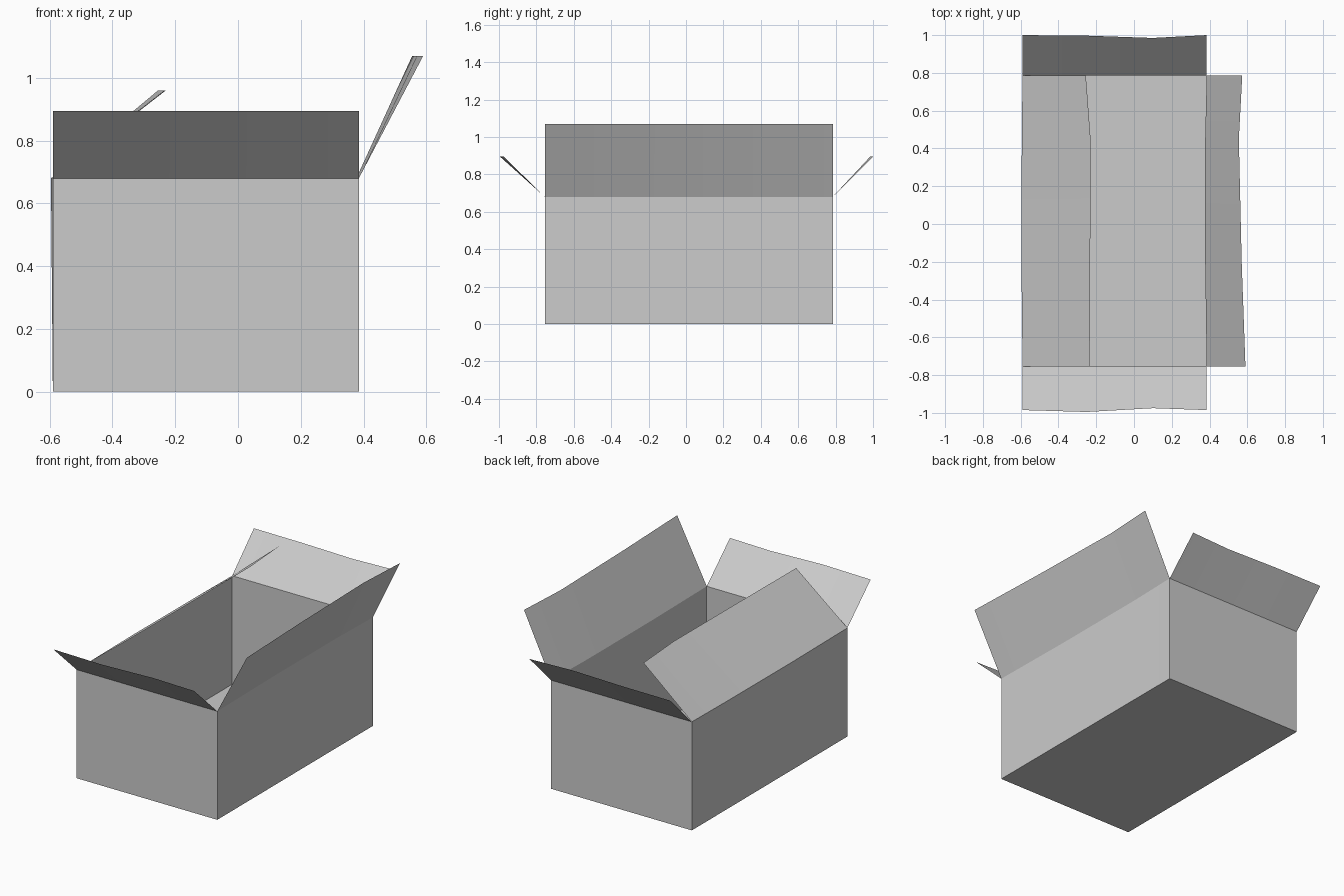
import bpy
import bmesh
from mathutils import Vector

cube = bpy.data.objects.get("Cube")
if cube:
    bpy.data.objects.remove(cube, do_unlink=True)

# Single cardboard colour
card = bpy.data.materials.new("grey_cardboard")
card.use_nodes = True
GREY = (0.6, 0.6, 0.6, 1)
card.diffuse_color = GREY
card.node_tree.nodes["Principled BSDF"].inputs["Base Color"].default_value = GREY

LEFT, RIGHT = 0.385, -0.59
FRONT, BACK = -0.755, 0.785
RIM = 0.68


def sheet(name, rows):
    """Thin card panel stretched between rows of points."""
    bm = bmesh.new()
    grid = [[bm.verts.new(Vector(p)) for p in row] for row in rows]
    for low, high in zip(grid, grid[1:]):
        for i in range(len(low) - 1):
            bm.faces.new((low[i], low[i + 1], high[i + 1], high[i]))
    mesh = bpy.data.meshes.new(name)
    bm.to_mesh(mesh)
    bm.free()
    mesh.materials.append(card)
    obj = bpy.data.objects.new(name, mesh)
    bpy.context.collection.objects.link(obj)
    bpy.ops.object.select_all(action='DESELECT')
    obj.select_set(True)
    bpy.context.view_layer.objects.active = obj
    bpy.ops.object.shade_smooth_by_angle()


# Short ends: flat wall plus an outward flap with a slightly warped edge
xs = (LEFT, 0.1, -0.25, RIGHT)
for side, y, edge in (("front", FRONT, (-0.985, -0.975, -0.995, -0.985)),
                      ("back", BACK, (1.0, 0.985, 0.997, 1.0))):
    order = 1 if side == "back" else -1
    hinge = [(x, y, RIM) for x in xs][::order]
    tip = [(x, e, 0.895) for x, e in zip(xs, edge)][::order]
    sheet(side + "_wall", [[(x, y, 0) for x in xs][::order], hinge])
    sheet(side + "_flap", [hinge, tip])

# Long sides: softly bowed wall, one flap leaning out and one leaning in
ys = (FRONT, -0.2, 0.45, BACK)
for side, x, bow, height, edge in (
        ("left", LEFT, (0, -0.008, -0.008, 0), 1.07, (0.59, 0.57, 0.555, 0.573)),
        ("right", RIGHT, (0, -0.006, -0.004, 0), 0.96, (-0.235, -0.232, -0.23, -0.255))):
    order = 1 if side == "left" else -1
    hinge = [(x + b, y, RIM) for y, b in zip(ys, bow)][::order]
    tip = [(e, y, height) for y, e in zip(ys, edge)][::order]
    sheet(side + "_wall", [[(x, y, 0) for y in ys][::order], hinge])
    sheet(side + "_flap", [hinge, tip])

# Floor of the carton
sheet("floor", [[(x, FRONT, 0) for x in (LEFT, RIGHT)],
                [(x, BACK, 0) for x in (LEFT, RIGHT)]])
